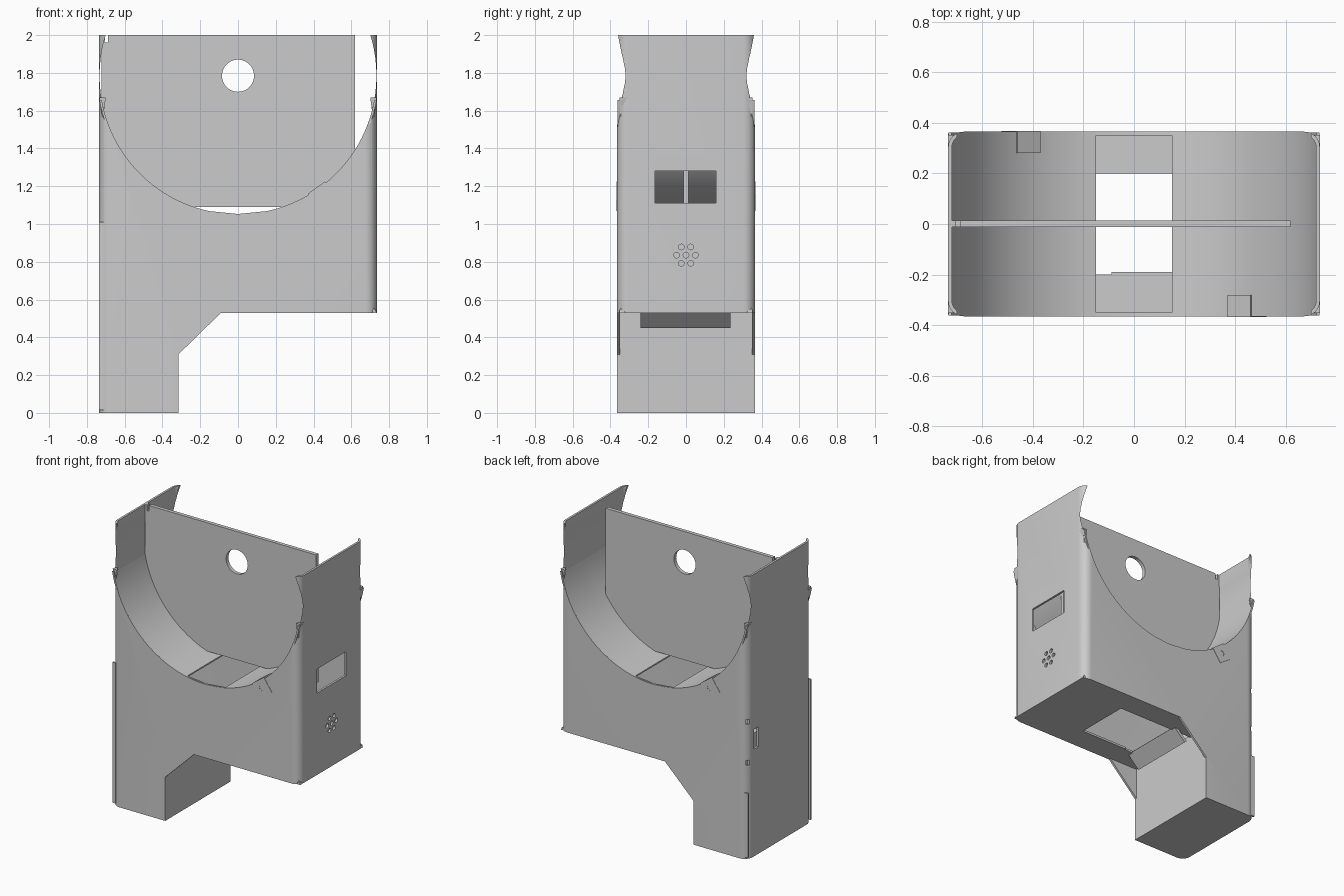
import bpy, bmesh, math
from mathutils import Vector, Matrix

if "Cube" in bpy.data.objects:
    bpy.data.objects.remove(bpy.data.objects["Cube"], do_unlink=True)

grey = bpy.data.materials.new("plain_grey")
grey.use_nodes = True
grey.diffuse_color = (0.6, 0.6, 0.6, 1)
grey.node_tree.nodes["Principled BSDF"].inputs["Base Color"].default_value = (0.6, 0.6, 0.6, 1)

HALF_X, HALF_Y, WALL = 0.735, 0.365, 0.015
BOWL_R, BOWL_Z, FLOOR = 0.733, 1.785, 0.53


def finish(name, bm):
    bmesh.ops.recalc_face_normals(bm, faces=bm.faces)
    mesh = bpy.data.meshes.new(name)
    bm.to_mesh(mesh)
    bm.free()
    mesh.materials.append(grey)
    obj = bpy.data.objects.new(name, mesh)
    bpy.context.collection.objects.link(obj)
    return obj


def box(name, x, y, z, corner=0):
    """Box from ranges, with optional rounded vertical edges."""
    bm = bmesh.new()
    bmesh.ops.create_cube(bm, size=1)
    for v in bm.verts:
        v.co = [(r[0] + r[1]) / 2 + c * (r[1] - r[0]) for c, r in zip(v.co, (x, y, z))]
    if corner:
        edges = [e for e in bm.edges if abs(e.verts[0].co.z - e.verts[1].co.z) > 0.1]
        bmesh.ops.bevel(bm, geom=edges, offset=corner, segments=8, profile=0.5, affect='EDGES')
    return finish(name, bm)


def prism(name, outline, y0, y1):
    """Extrude an XZ outline along y."""
    bm = bmesh.new()
    face = bm.faces.new([bm.verts.new((x, y0, z)) for x, z in outline])
    new = bmesh.ops.extrude_face_region(bm, geom=[face])["geom"]
    bmesh.ops.translate(bm, verts=[v for v in new if isinstance(v, bmesh.types.BMVert)], vec=(0, y1 - y0, 0))
    return finish(name, bm)


def cylinder(name, radius, depth, centre, axis, sides=32):
    bm = bmesh.new()
    bmesh.ops.create_cone(bm, cap_ends=True, segments=sides, radius1=radius, radius2=radius, depth=depth)
    turn = Vector((0, 0, 1)).rotation_difference(Vector(axis)).to_matrix().to_4x4()
    bmesh.ops.transform(bm, matrix=Matrix.Translation(centre) @ turn, verts=bm.verts)
    return finish(name, bm)


def cut(target, *cutters):
    for c in cutters:
        c.hide_render = True
        m = target.modifiers.new("cut", 'BOOLEAN')
        m.operation, m.solver, m.object = 'DIFFERENCE', 'EXACT', c
    bpy.context.view_layer.update()
    done = bpy.data.meshes.new_from_object(target.evaluated_get(bpy.context.evaluated_depsgraph_get()))
    target.modifiers.clear()
    target.data = done
    for c in cutters:
        bpy.data.objects.remove(c, do_unlink=True)


# Outer shell: hollow rounded box with the bowl and the step under it removed
shell = box("housing_shell", (-HALF_X, HALF_X), (-HALF_Y, HALF_Y), (0, 2), 0.06)
cavity = box("cavity", (-HALF_X + WALL, HALF_X - WALL), (-HALF_Y + WALL, HALF_Y - WALL), (WALL, 2.2), 0.045)
bowl = cylinder("bowl_cutter", BOWL_R, 1, (0, 0, BOWL_Z), (0, 1, 0), 96)
step = prism("step_cutter", [(-0.315, -0.1), (-0.315, 0.31), (-0.09, FLOOR), (0.9, FLOOR), (0.9, -0.1)], -0.5, 0.5)
window = box("window_cutter", (0.6, 0.9), (-0.165, 0.16), (1.11, 1.28))
cut(shell, cavity, bowl, step, window)

# Ring of small round holes in the side
holes = []
for i in range(7):
    r, a = (0.05 if i else 0), i * math.pi / 3
    holes.append(cylinder("hole", 0.015, 0.2, (HALF_X, r * math.cos(a), 0.835 + r * math.sin(a)), (1, 0, 0), 16))
# Port and clip slots on the opposite side
for y, z, w, h in ((0.24, 0.83, 0.05, 0.14), (0.33, 0.97, 0.02, 0.035), (0.33, 0.68, 0.02, 0.035)):
    holes.append(box("port", (-0.9, -0.69), (y, y + w), (z - h / 2, z + h / 2)))
cut(shell, *holes)

# Curved bowl lining, open in the middle
def lining(name, a0, a1):
    steps = 24
    angles = [a0 + (a1 - a0) * i / steps for i in range(steps + 1)]
    ring = lambda r, seq: [(r * math.cos(a), BOWL_Z + r * math.sin(a)) for a in seq]
    return prism(name, ring(BOWL_R, angles) + ring(BOWL_R + 0.012, angles[::-1]), -0.362, 0.362)


gap = math.asin(0.15 / BOWL_R)
end = math.radians(10)
linings = [lining("bowl_lining_left", -end, -math.pi / 2 + gap),
           lining("bowl_lining_right", -math.pi / 2 - gap, -math.pi + end)]

# Narrow strips bridging the lining gap along the front and back walls
for side in (-1, 1):
    prism("bowl_rim", [(-0.15, 1.068), (0, 1.053), (0.15, 1.068), (0.15, 1.04), (-0.15, 1.04)],
          side * 0.352, side * 0.362)

# Central divider with a round shaft hole and a small notch
divider = box("divider", (-0.722, 0.62), (-0.012, 0.014), (1.09, 2))
cut(divider, cylinder("shaft_cutter", 0.085, 0.3, (0, 0, BOWL_Z), (0, 1, 0), 48),
    box("notch_cutter", (-0.705, -0.688), (-0.1, 0.1), (1.96, 2.1)))

# Underside with its outlet, and the inner wall of the leg
floor = box("floor_plate", (-0.09, 0.73), (-0.352, 0.352), (FLOOR, FLOOR + WALL))
cut(floor, box("outlet_cutter", (-0.3, 0.28), (-0.19, 0.2), (0.4, 0.7)))
for side in (-1, 1):
    box("floor_side_strip", (-0.33, -0.09), (side * 0.2, side * 0.352), (FLOOR, FLOOR + WALL))
box("leg_inner_wall", (-0.33, -0.315), (-0.36, 0.36), (0, FLOOR + WALL))
prism("outlet_flap", [(-0.15, 0.535), (-0.24, 0.45), (-0.255, 0.465), (-0.165, 0.55)], -0.24, 0.235)

# Mounting blocks on the bowl edge, one per wall
for name, sx, sy in (("front_mount_block", 1, -1), ("back_mount_block", -1, 1)):
    pts = [(0.46, 1.225), (0.525, 1.13), (0.435, 1.07), (0.37, 1.16)]
    block = prism(name, [(sx * x, z) for x, z in pts], sy * 0.28, sy * 0.367)
    cut(block, cylinder("screw_cutter", 0.02, 0.06, (sx * 0.445, sy * HALF_Y, 1.145), (0, 1, 0), 20))

# Pointed lips at the corners of the side walls
def lip(name, sx, sy, z_top, z_tip):
    bm = bmesh.new()
    top = [bm.verts.new((sx * x, sy * y, z_top)) for x, y in ((0.735, 0.3), (0.735, 0.353), (0.7, 0.353))]
    tip = bm.verts.new((sx * 0.716, sy * 0.346, z_tip))
    bm.faces.new(top)
    for i in range(3):
        bm.faces.new((top[i], top[(i + 1) % 3], tip))
    return finish(name, bm)


for sx in (-1, 1):
    for sy in (-1, 1):
        lip("upper_corner_lip", sx, sy, 1.67, 1.55)
        if sx > 0:
            lip("lower_corner_lip", sx, sy, FLOOR, 0.56)

# Raised seams down the corners of the leg
box("front_seam", (-0.735, -0.708), (-0.358, -0.345), (0.015, 1.01))
box("back_seam", (-0.735, -0.708), (0.345, 0.358), (0.015, 0.47))

# Smooth shading on the curved parts
bpy.ops.object.select_all(action='DESELECT')
for obj in [shell, divider] + linings:
    obj.select_set(True)
bpy.context.view_layer.objects.active = shell
bpy.ops.object.shade_smooth_by_angle(angle=math.radians(30))
